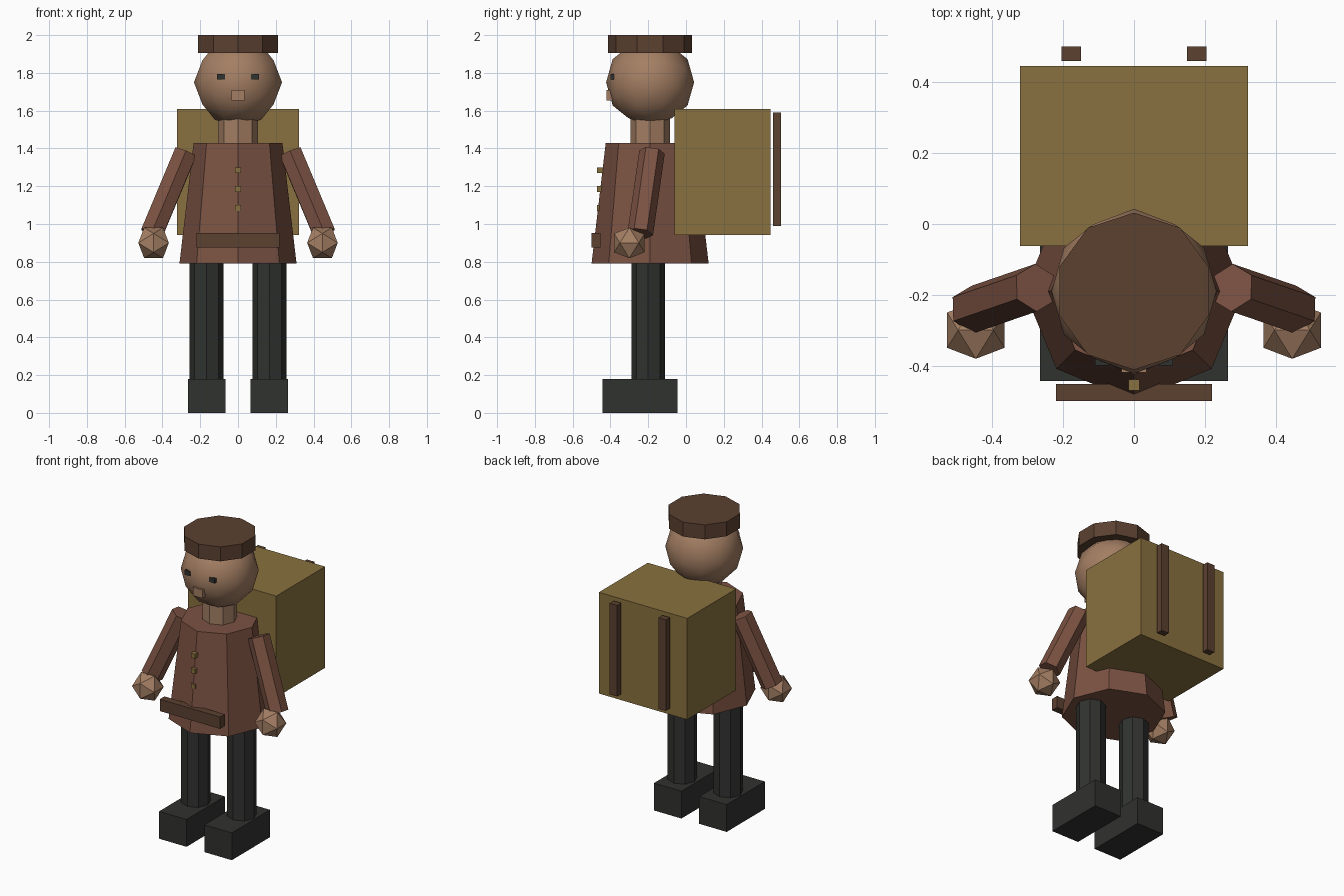
import bpy, bmesh, math
from mathutils import Vector, Matrix

if "Cube" in bpy.data.objects:
    bpy.data.objects.remove(bpy.data.objects["Cube"])

CY = -0.19  # body axis in y


def material(name, rgb):
    m = bpy.data.materials.new(name)
    m.diffuse_color = (*rgb, 1)
    m.use_nodes = True
    m.node_tree.nodes["Principled BSDF"].inputs["Base Color"].default_value = m.diffuse_color
    return m


SKIN = material("skin", (0.37, 0.21, 0.125))
COAT = material("coat_cloth", (0.20, 0.085, 0.055))
LEATHER = material("leather", (0.105, 0.052, 0.03))
DARK = material("dark_cloth", (0.03, 0.032, 0.029))
CANVAS = material("canvas", (0.25, 0.165, 0.05))


def finish(name, bm, mat, smooth=False):
    bmesh.ops.recalc_face_normals(bm, faces=bm.faces)
    me = bpy.data.meshes.new(name)
    bm.to_mesh(me)
    bm.free()
    me.materials.append(mat)
    ob = bpy.data.objects.new(name, me)
    bpy.context.collection.objects.link(ob)
    if smooth:
        for p in me.polygons:
            p.use_smooth = True
    return ob


def box(name, x, y, z, mat):
    """Box from (min, max) ranges."""
    bm = bmesh.new()
    size = [b - a for a, b in (x, y, z)]
    mid = [(a + b) / 2 for a, b in (x, y, z)]
    bmesh.ops.create_cube(bm, size=1, matrix=Matrix.Translation(mid) @ Matrix.Diagonal((*size, 1)))
    return finish(name, bm, mat)


def tube(name, a, b, r1, r2, sides, mat):
    """Capped cone from a to b, with a corner facing +y."""
    a, b = Vector(a), Vector(b)
    turn = Vector((0, 0, 1)).rotation_difference(b - a).to_matrix().to_4x4()
    spin = Matrix.Rotation(math.pi / 2, 4, 'Z')
    bm = bmesh.new()
    bmesh.ops.create_cone(bm, cap_ends=True, segments=sides, radius1=r1, radius2=r2,
                          depth=(b - a).length)
    # put a corner exactly on the +y axis
    v0 = max(bm.verts, key=lambda v: v.co.y).co
    spin = Matrix.Rotation(math.pi / 2 - math.atan2(v0.y, v0.x), 4, 'Z')
    bm.transform(Matrix.Translation((a + b) / 2) @ turn @ spin)
    return finish(name, bm, mat)


def ball(name, center, r, mat, detail=0):
    """Icosahedron with axis-aligned edges, optionally split once."""
    phi = (1 + 5 ** 0.5) / 2
    pts = []
    for s in (-1, 1):
        for t in (-phi, phi):
            pts += [Vector((s, 0, t)), Vector((0, t, s)), Vector((t, s, 0))]
    if detail:
        pts += [(p + q) / 2 for i, p in enumerate(pts) for q in pts[:i]
                if (p - q).length < 2.1]
    bm = bmesh.new()
    for p in pts:
        bm.verts.new(Vector(center) + p.normalized() * r)
    bmesh.ops.convex_hull(bm, input=bm.verts)
    return finish(name, bm, mat, smooth=detail > 0)


# Legs, boots, arms, hands, eyes and pack straps on both sides
for s, side in ((-1, "left"), (1, "right")):
    def span(lo, hi):
        return tuple(sorted((s * lo, s * hi)))
    box("boot_" + side, span(0.065, 0.265), (-0.443, -0.045), (0, 0.18), DARK)
    tube("leg_" + side, (s * 0.167, -0.2, 0.15), (s * 0.167, -0.2, 0.83), 0.089, 0.089, 8, DARK)
    tube("arm_" + side, (s * 0.457, -0.242, 0.95), (s * 0.277, -0.18, 1.38), 0.068, 0.068, 6, COAT)
    ball("hand_" + side, (s * 0.447, -0.3, 0.9), 0.095, SKIN)
    box("eye_" + side, span(0.07, 0.11), (-0.4, -0.37), (1.765, 1.795), DARK)
    box("pack_strap_" + side, span(0.15, 0.205), (0.46, 0.502), (0.99, 1.59), LEATHER)

# Coat, belt and buttons
tube("coat", (0, CY, 0.79), (0, CY, 1.43), 0.31, 0.235, 8, COAT)
box("belt", (-0.22, 0.22), (-0.5, -0.452), (0.875, 0.953), LEATHER)
for i in range(4):
    z = 1.285 - 0.1 * i
    box(f"button_{i + 1}", (-0.015, 0.015), (-0.47, -0.44), (z - 0.015, z + 0.015), CANVAS)

# Neck, head, nose and hat
tube("neck", (0, CY, 1.41), (0, CY, 1.57), 0.105, 0.105, 8, SKIN)
ball("head", (0, CY, 1.75), 0.233, SKIN, detail=1)
box("nose", (-0.035, 0.035), (-0.42, -0.36), (1.655, 1.71), SKIN)
tube("hat", (0, CY, 1.905), (0, CY, 2.0), 0.222, 0.222, 10, LEATHER)

# Backpack
box("backpack", (-0.322, 0.322), (-0.062, 0.447), (0.943, 1.61), CANVAS)
